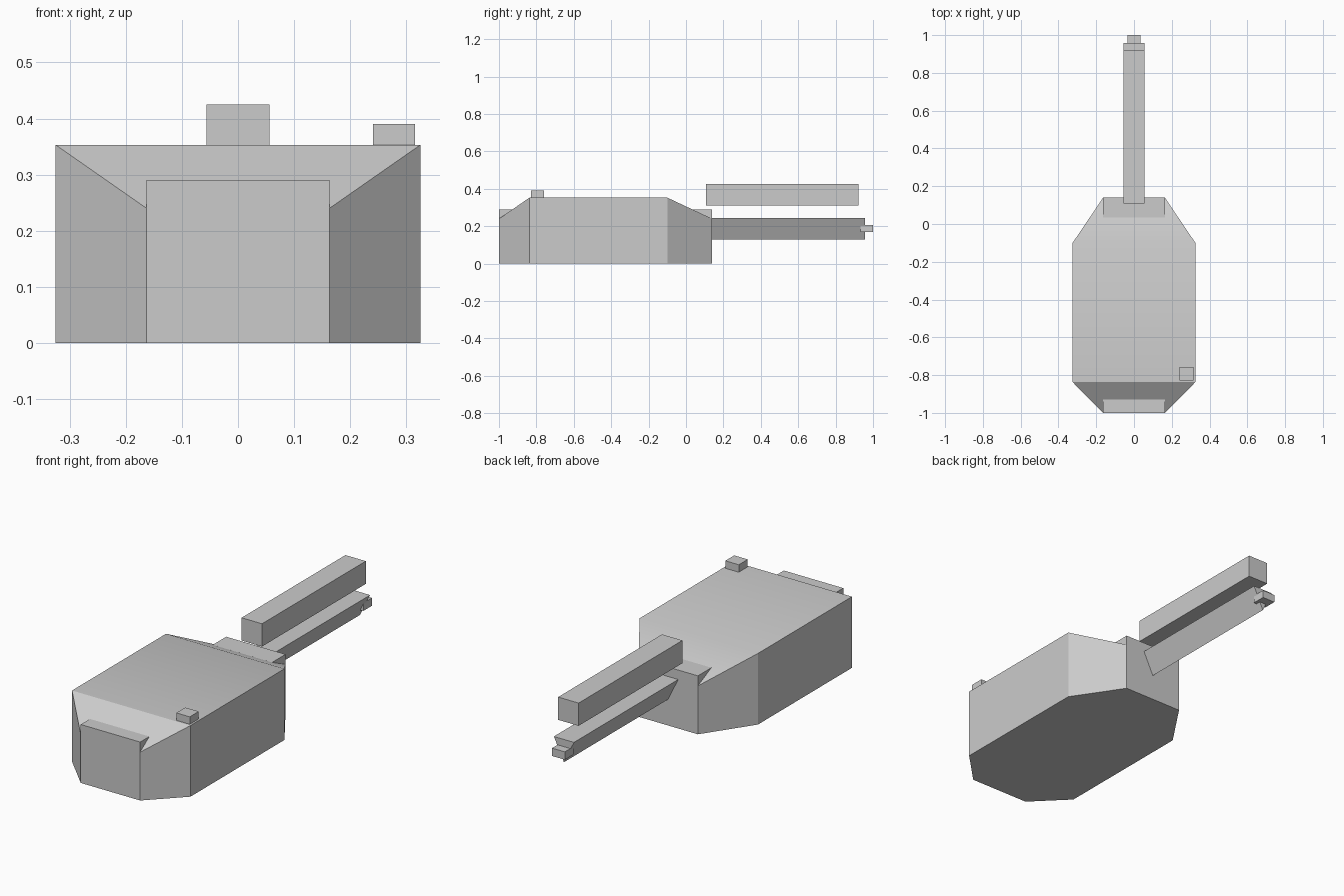
import bpy
import math

cube = bpy.data.objects.get("Cube")
if cube:
    bpy.data.objects.remove(cube, do_unlink=True)

grey = bpy.data.materials.new("plain_grey")
grey.use_nodes = True
grey.diffuse_color = (0.6, 0.6, 0.6, 1)
grey.node_tree.nodes["Principled BSDF"].inputs["Base Color"].default_value = (0.6, 0.6, 0.6, 1)


def make(name, verts, faces):
    mesh = bpy.data.meshes.new(name)
    mesh.from_pydata(verts, [], faces)
    mesh.materials.append(grey)
    obj = bpy.data.objects.new(name, mesh)
    bpy.context.collection.objects.link(obj)
    return obj


def prism(name, section, y0, y1):
    """Extrude an (x, z) section, listed anticlockwise from the front, along y."""
    n = len(section)
    verts = [(x, y, z) for y in (y0, y1) for x, z in section]
    faces = [tuple(range(n)), tuple(reversed(range(n, 2 * n)))]
    faces += [((i + 1) % n, i, i + n, (i + 1) % n + n) for i in range(n)]
    return make(name, verts, faces)


def box(name, x0, x1, y0, y1, z0, z1):
    return prism(name, [(x0, z0), (x1, z0), (x1, z1), (x0, z1)], y0, y1)


# Turret shell: eight-sided plan with a roof sloping down at both ends
WIDE, NARROW, ROOF, EAVE = 0.325, 0.163, 0.353, 0.24
right_side = [(NARROW, -1, EAVE), (WIDE, -0.837, ROOF),
              (WIDE, -0.1, ROOF), (NARROW, 0.14, EAVE)]
outline = right_side + [(-x, y, z) for x, y, z in reversed(right_side)]
verts = [(x, y, 0) for x, y, z in outline] + outline
faces = [tuple(reversed(range(8))), (8, 9, 14, 15), (9, 10, 13, 14), (10, 11, 12, 13)]
faces += [(i, (i + 1) % 8, (i + 1) % 8 + 8, i + 8) for i in range(8)]
shell = make("turret_shell", verts, faces)
bpy.context.view_layer.objects.active = shell
shell.select_set(True)
bpy.ops.object.shade_smooth_by_angle(angle=math.radians(30))

# Raised wedges rising out of the sloping roof, flush with the end walls
box("front_wedge", -NARROW, NARROW, -1, -0.925, EAVE - 0.01, 0.29)
box("rear_wedge", -NARROW, NARROW, 0.034, 0.14, EAVE - 0.01, 0.29)

# Small hatch block on the roof
box("roof_block", 0.241, 0.315, -0.828, -0.758, ROOF, 0.39)

# Upper beam, lower three-sided beam and its tip
box("upper_beam", -0.056, 0.056, 0.108, 0.922, 0.312, 0.425)
prism("lower_beam", [(0, 0.13), (0.055, 0.243), (-0.055, 0.243)], 0.14, 0.957)
box("beam_tip", -0.035, 0.035, 0.932, 1, 0.168, 0.207)
